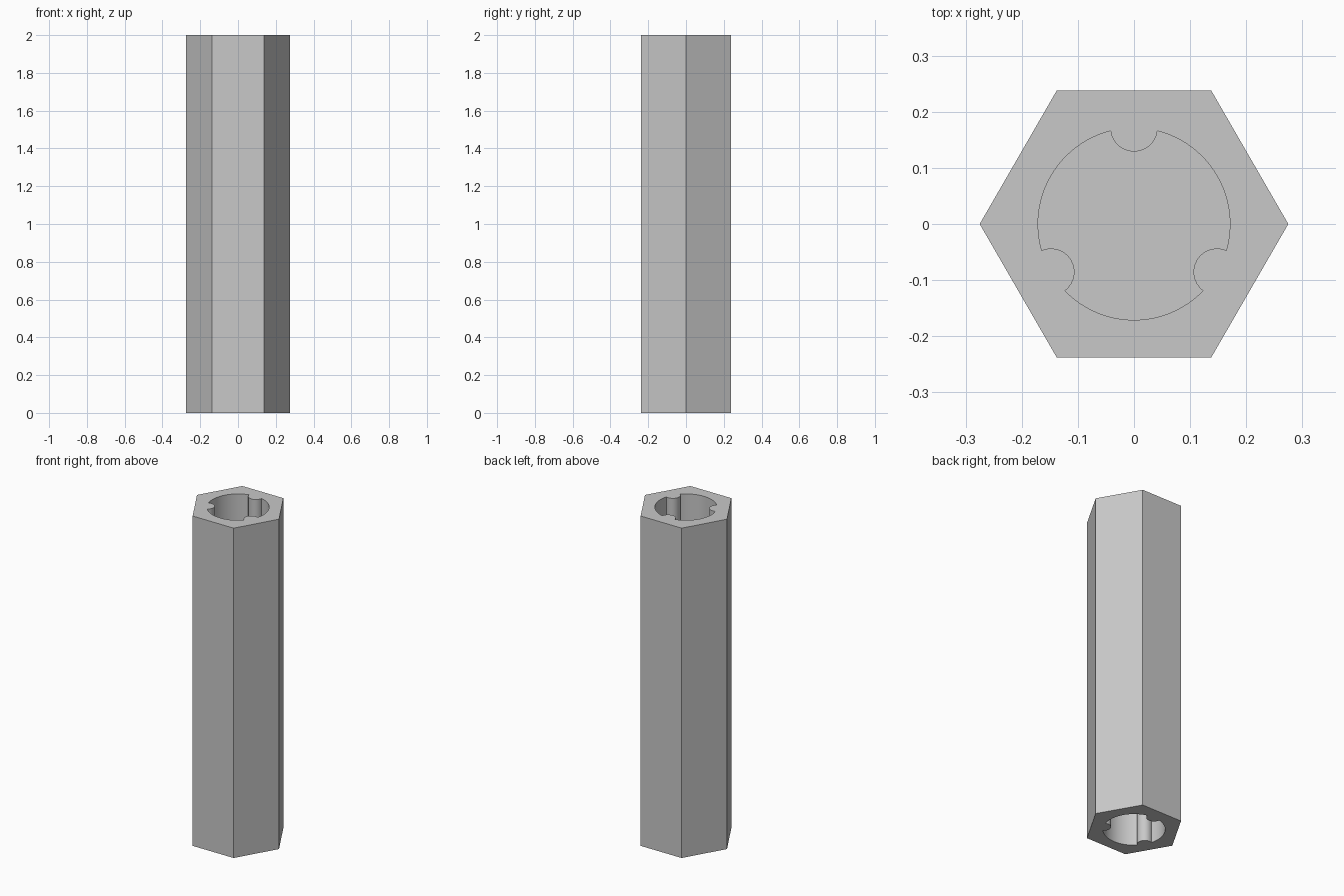
import bpy
import bmesh
from math import asin, cos, pi, radians, sin
from mathutils import Vector

HEIGHT = 2.0
HEX_R = 0.275      # corner radius of the hexagonal body
BORE_R = 0.171     # radius of the socket
RIB_R = 0.042      # radius of the grip ribs in the socket
DEPTH = 0.6        # socket depth at each end

cube = bpy.data.objects.get("Cube")
if cube:
    bpy.data.objects.remove(cube, do_unlink=True)

grey = bpy.data.materials.new("plain_grey")
grey.use_nodes = True
grey.diffuse_color = (0.58, 0.58, 0.58, 1)
grey.node_tree.nodes["Principled BSDF"].inputs["Base Color"].default_value = (0.58, 0.58, 0.58, 1)


def arc(centre, radius, start, end, steps):
    """Points along an arc, without its last point."""
    return [centre + radius * Vector((cos(a), sin(a)))
            for a in (start + (end - start) * i / steps for i in range(steps))]


def socket_profile():
    """Circle with three round ribs bulging inward."""
    half = 2 * asin(RIB_R / (2 * BORE_R))
    sweep = pi / 2 - half / 2
    points = []
    for k in range(3):
        t = pi / 2 + k * 2 * pi / 3
        centre = BORE_R * Vector((cos(t), sin(t)))
        points += arc(centre, RIB_R, t + pi + sweep, t + pi - sweep, 14)
        points += arc(Vector((0, 0)), BORE_R, t + half, t + 2 * pi / 3 - half, 24)
    return points


bm = bmesh.new()


def ring(points, z):
    return [bm.verts.new((p.x, p.y, z)) for p in points]


def wall(a, b):
    for i in range(len(a)):
        j = (i + 1) % len(a)
        bm.faces.new((a[i], a[j], b[j], b[i]))


def loop_edges(verts):
    pairs = zip(verts, verts[1:] + verts[:1])
    return [bm.edges.get(pair) for pair in pairs]


# Hexagonal outside
hexagon = arc(Vector((0, 0)), HEX_R, 0, 2 * pi, 6)
ends = {z: ring(hexagon, z) for z in (0, HEIGHT)}
wall(ends[0], ends[HEIGHT])

# Ribbed blind socket and flat rim at each end
profile = socket_profile()
for z, floor_z in ((0, DEPTH), (HEIGHT, HEIGHT - DEPTH)):
    mouth = ring(profile, z)
    floor = ring(profile, floor_z)
    wall(mouth, floor)
    bm.faces.new(floor)
    bmesh.ops.triangle_fill(bm, use_beauty=True,
                            edges=loop_edges(ends[z]) + loop_edges(mouth))

bmesh.ops.recalc_face_normals(bm, faces=bm.faces)
mesh = bpy.data.meshes.new("hex_sleeve")
bm.to_mesh(mesh)
bm.free()
mesh.materials.append(grey)

sleeve = bpy.data.objects.new("hex_sleeve", mesh)
bpy.context.collection.objects.link(sleeve)
bpy.ops.object.select_all(action="DESELECT")
sleeve.select_set(True)
bpy.context.view_layer.objects.active = sleeve
bpy.ops.object.shade_smooth_by_angle(angle=radians(30))
